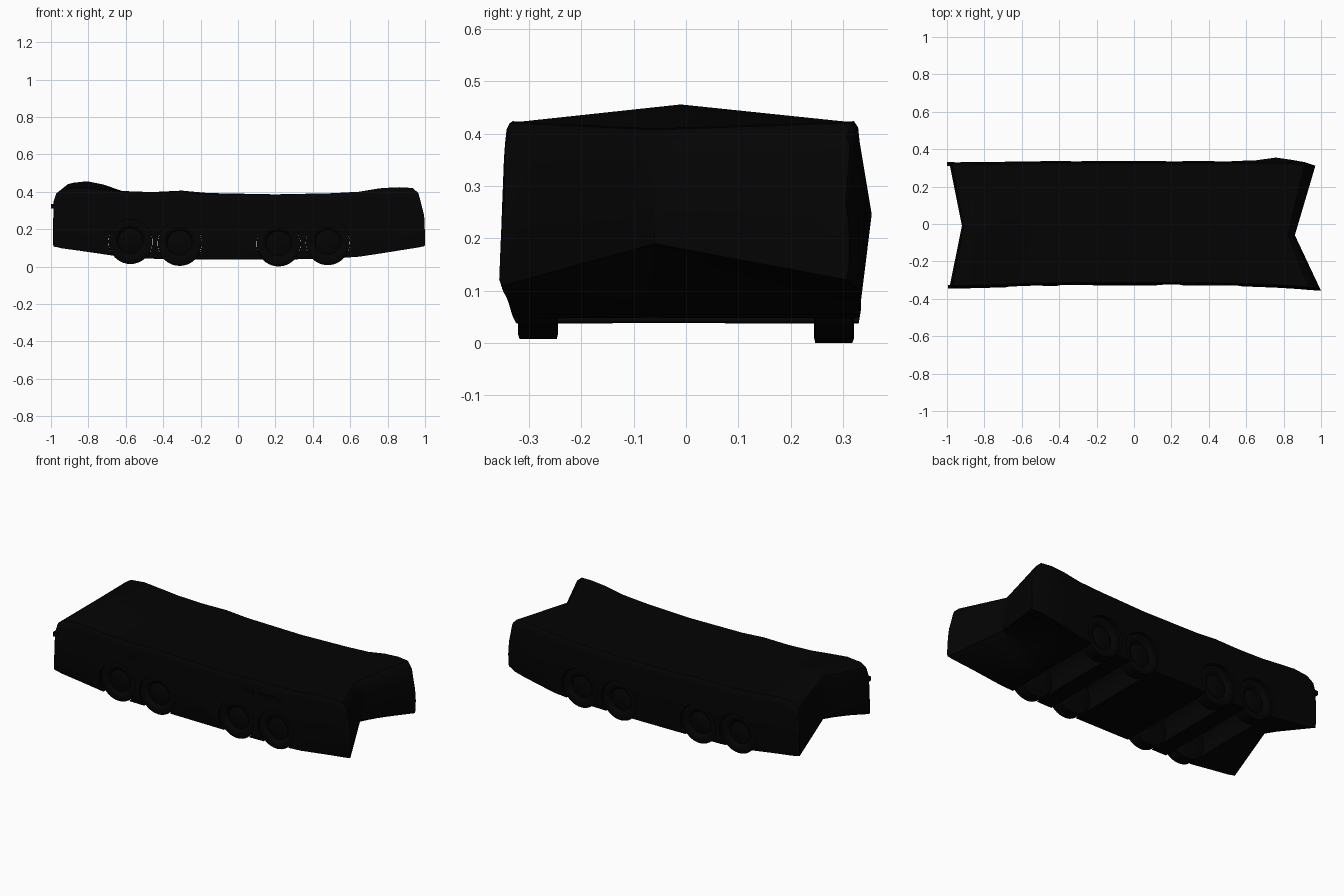
import bpy, bmesh, math
from mathutils import Matrix

if "Cube" in bpy.data.objects:
    bpy.data.objects.remove(bpy.data.objects["Cube"])

black = bpy.data.materials.new("black_paint")
black.diffuse_color = (0.001, 0.001, 0.001, 1)
black.use_nodes = True
black.node_tree.nodes["Principled BSDF"].inputs["Base Color"].default_value = black.diffuse_color

# body stations: s, front y, back y, roof edge z, roof centre z, floor edge z, floor centre z
STATIONS = [
    (-.988, .346, .330, .350, .425, .110, .200),
    (-.975, .346, .330, .390, .440, .108, .195),
    (-.94, .345, .330, .413, .448, .100, .175),
    (-.85, .343, .331, .422, .456, .088, .135),
    (-.74, .340, .332, .412, .438, .072, .085),
    (-.62, .336, .334, .400, .404, .054, .048),
    (-.46, .331, .336, .395, .398, .046, .042),
    (-.30, .329, .336, .398, .406, .044, .038),
    (-.16, .328, .336, .388, .393, .042, .038),
    (.20, .328, .336, .383, .386, .040, .038),
    (.50, .331, .336, .392, .392, .045, .042),
    (.65, .336, .340, .400, .396, .056, .055),
    (.77, .341, .355, .418, .404, .074, .095),
    (.87, .347, .342, .424, .410, .090, .140),
    (.94, .353, .330, .420, .408, .101, .165),
    (.972, .355, .320, .392, .390, .106, .178),
    (.988, .356, .315, .330, .360, .110, .188),
    (1.0, .357, .312, .285, .345, .112, .190),
]
N = 6  # columns on each side of the ridge


def shape(obj, angle=35):
    bpy.ops.object.select_all(action='DESELECT')
    obj.select_set(True)
    bpy.context.view_layer.objects.active = obj
    bpy.ops.object.shade_smooth_by_angle(angle=math.radians(angle))


def finish(bm, name):
    bmesh.ops.recalc_face_normals(bm, faces=bm.faces)
    me = bpy.data.meshes.new(name)
    bm.to_mesh(me)
    bm.free()
    me.materials.append(black)
    ob = bpy.data.objects.new(name, me)
    bpy.context.collection.objects.link(ob)
    return ob


def notch(s, y, yf, yb):
    """Pull the ends inward in a V across the width."""
    yc, depth = (-.06, .14) if s > 0 else (-.01, .07)
    v = 1 - (abs(y - yc) / ((yb - yc) if y > yc else (yf + yc)))
    b = max(0, (abs(s) - .62) / .38)
    x = s - math.copysign(depth * max(0, v) * b, s)
    if s > 0 and y > yc:
        x -= .03 * b * (1 - v)
    return x


def ring(st):
    s, yf, yb, re, rc, fe, fc = st
    yc = -.06 if s > 0 else -.01
    yl = min(yb, .335)  # the back bulges only at mid height

    def row(df, db, ze, zc, zb):
        b, f = yl - db, -yf + df
        pts = [(b + (yc - b) * i / N, zb + (zc - zb) * i / N) for i in range(N)]
        return pts + [(yc + (f - yc) * i / N, zc + (ze - zc) * i / N) for i in range(N + 1)]
    lift = .012 * max(0, (s - .6) / .4)  # back right sill sits a little higher
    roof = row(.016, .014, re, rc, re)
    floor = row(.004, .005, fe - .003, fc, fe - .003 + lift)
    mid = (re + fe) / 2
    front = [(-yf + .010, re - .012), (-yf + .007, re - .04), (-yf + .003, mid), (-yf, fe + .01)]
    back = [(yl - .001, fe + .02 + lift), (yb, mid), (yl - .003, re - .04), (yl - .006, re - .012)]
    pts = roof + front + floor[::-1] + back
    return [(notch(s, y, yf, yb), y, z) for y, z in pts]


# body shell lofted through the stations
bm = bmesh.new()
rings = [[bm.verts.new(p) for p in ring(st)] for st in STATIONS]
count = len(rings[0])
for a, b in zip(rings, rings[1:]):
    for i in range(count):
        j = (i + 1) % count
        bm.faces.new((a[i], a[j], b[j], b[i]))
C = 2 * N + 1
for r in (rings[0], rings[-1]):
    roof, front = r[:C], r[C:C + 4]
    floor, back = r[C + 4:2 * C + 4][::-1], r[2 * C + 4:]
    for i in range(C - 1):
        bm.faces.new((roof[i], roof[i + 1], floor[i + 1], floor[i]))
    bm.faces.new([roof[-1]] + front + [floor[-1]])
    bm.faces.new([floor[0]] + back + [roof[0]])
body = finish(bm, "body")

# wheel arches cut right across the underside
WHEELS = [(-.575, .137), (-.312, .127), (.217, .124), (.48, .131)]
bm = bmesh.new()
for x, z in WHEELS:
    bmesh.ops.create_cone(bm, cap_ends=True, segments=48, radius1=.118, radius2=.118, depth=1,
                          matrix=Matrix.Translation((x, 0, z - .004)) @ Matrix.Rotation(math.pi / 2, 4, 'X'))
cutter = finish(bm, "arch_cutter")
cutter.hide_render = True
cutter.hide_viewport = True
mod = body.modifiers.new("arches", 'BOOLEAN')
mod.operation = 'DIFFERENCE'
mod.object = cutter
mod.solver = 'EXACT'
shape(body)

# wheels: turned tyre and dished rim profile (radius, depth from outer face)
PROFILE = [(0, .008), (.040, .010), (.066, .018), (.074, .006),
           (.084, .0), (.108, .0), (.1165, .003), (.1165, .074), (.108, .076), (0, .076)]


def wheel(name, x, z, side):
    bm = bmesh.new()
    vs = [bm.verts.new((x + r, side * (.321 - d), z)) for r, d in PROFILE]
    es = [bm.edges.new(p) for p in zip(vs, vs[1:])]
    bmesh.ops.spin(bm, geom=vs + es, cent=(x, 0, z), axis=(0, 1, 0), angle=2 * math.pi, steps=40)
    bmesh.ops.remove_doubles(bm, verts=bm.verts, dist=1e-5)
    shape(finish(bm, name))


for i, (x, z) in enumerate(WHEELS):
    wheel(f"front_wheel_{i + 1}", x, z, -1)
    wheel(f"back_wheel_{i + 1}", x, z - .007, 1)


def box(name, x0, x1, y0, y1, z0, z1):
    bm = bmesh.new()
    m = Matrix.Translation(((x0 + x1) / 2, (y0 + y1) / 2, (z0 + z1) / 2))
    bmesh.ops.create_cube(bm, size=1, matrix=m @ Matrix.Diagonal((x1 - x0, y1 - y0, z1 - z0, 1)))
    return finish(bm, name)


# small flush hatches along the front side, and lamp nubs at the left corners
for x0, x1 in ((-.53, -.45), (.26, .33), (.36, .53)):
    box("front_hatch", x0, x1, -.328, -.30, .30, .325)
box("front_corner_lamp", -.995, -.96, -.346, -.325, .31, .335)
box("back_corner_lamp", -1.0, -.96, .31, .331, .31, .335)
